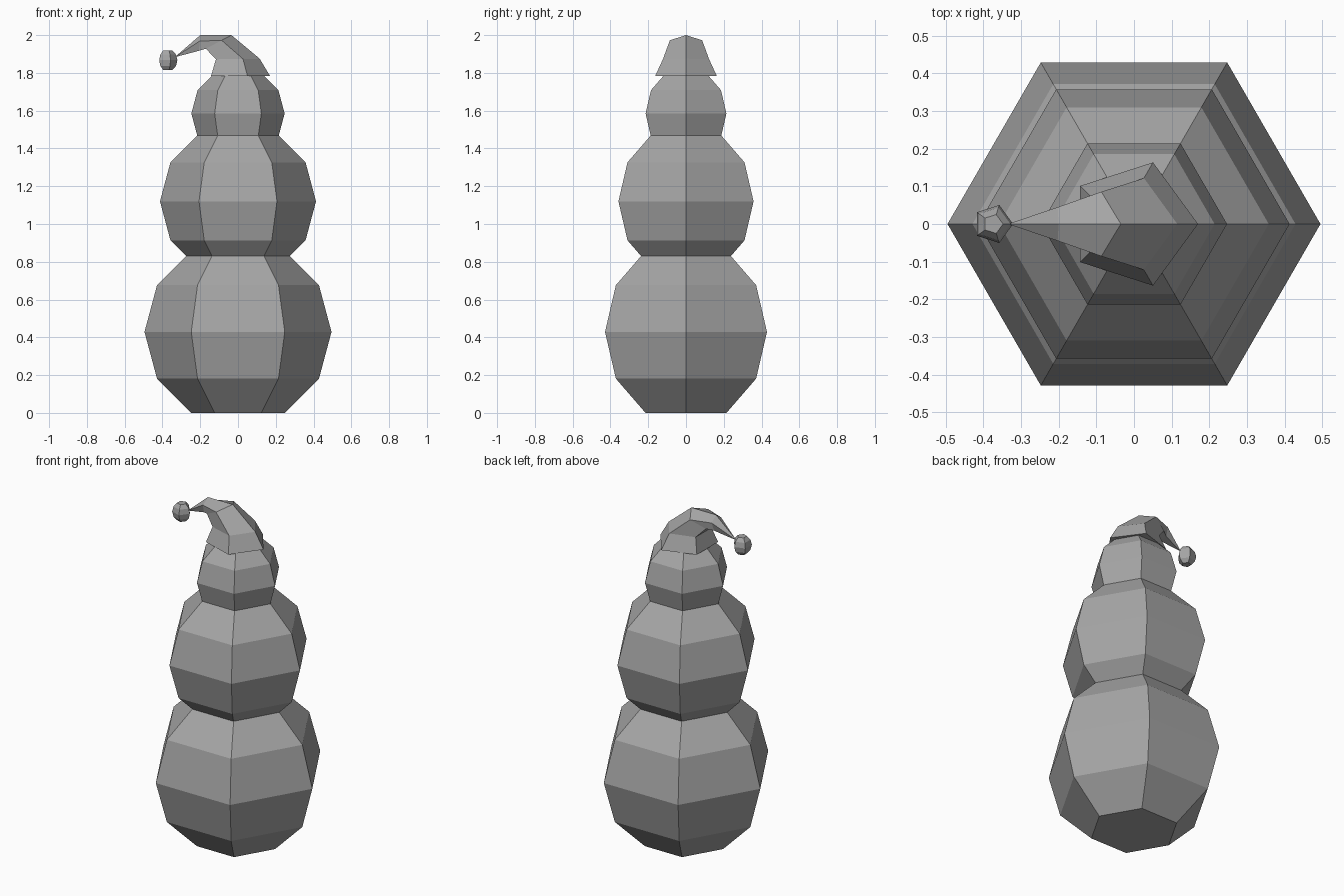
import bpy
import bmesh
from math import sin, cos, radians
from mathutils import Vector

cube = bpy.data.objects.get("Cube")
if cube:
    bpy.data.objects.remove(cube, do_unlink=True)

# One plain grey for the whole model
GREY = (0.38, 0.38, 0.38, 1)
grey = bpy.data.materials.new("plain grey")
grey.use_nodes = True
grey.diffuse_color = GREY
grey.node_tree.nodes["Principled BSDF"].inputs["Base Color"].default_value = GREY


def skin(name, rings, tip=None):
    """Bridge a stack of equal rings, capping the ends or closing to a tip."""
    bm = bmesh.new()
    loops = [[bm.verts.new(p) for p in ring] for ring in rings]
    n = len(loops[0])
    for a, b in zip(loops, loops[1:]):
        for i in range(n):
            j = (i + 1) % n
            bm.faces.new((a[i], a[j], b[j], b[i]))
    bm.faces.new(loops[0])
    if tip:
        end = bm.verts.new(tip)
        for i in range(n):
            bm.faces.new((loops[-1][i], loops[-1][(i + 1) % n], end))
    else:
        bm.faces.new(loops[-1])
    bmesh.ops.recalc_face_normals(bm, faces=bm.faces)
    mesh = bpy.data.meshes.new(name)
    bm.to_mesh(mesh)
    bm.free()
    mesh.materials.append(grey)
    obj = bpy.data.objects.new(name, mesh)
    bpy.context.collection.objects.link(obj)


def ball(name, sides, radius, x, z, stretch=1):
    """Faceted ball with flat ends, one corner facing +x."""
    rings = []
    for lat in (-60, -30, 0, 30, 60):
        r = radius * cos(radians(lat))
        h = z + stretch * radius * sin(radians(lat))
        rings.append([(x + r * cos(radians(360 * i / sides)),
                       r * sin(radians(360 * i / sides)), h)
                      for i in range(sides)])
    skin(name, rings)


def hat_ring(top, low, radius):
    """Tilted pentagon running from its top corner to its low edge."""
    top, low = Vector((top[0], 0, top[1])), Vector((low[0], 0, low[1]))
    ring = []
    for i in range(5):
        a = radians(72 * i)
        p = top.lerp(low, (1 - cos(a)) / (1 - cos(radians(144))))
        p.y = radius * sin(a)
        ring.append(p)
    return ring


# Stacked snowballs
ball("lower_body", 6, 0.495, 0, 0.4287)
ball("upper_body", 6, 0.413, 0, 1.12)
ball("head", 6, 0.247, 0, 1.585)

# Floppy hat bending to the right
skin("hat", [
    hat_ring((0.17, 1.783), (-0.143, 1.783), 0.172),
    hat_ring((0.115, 1.875), (-0.117, 1.872), 0.128),
    hat_ring((-0.035, 2.0), (-0.17, 1.928), 0.09),
    hat_ring((-0.2, 2.0), (-0.207, 1.917), 0.047),
], tip=(-0.335, 0, 1.883))

# Bobble on the hat tip
ball("hat_bobble", 5, 0.053, -0.374, 1.867, stretch=1.13)
